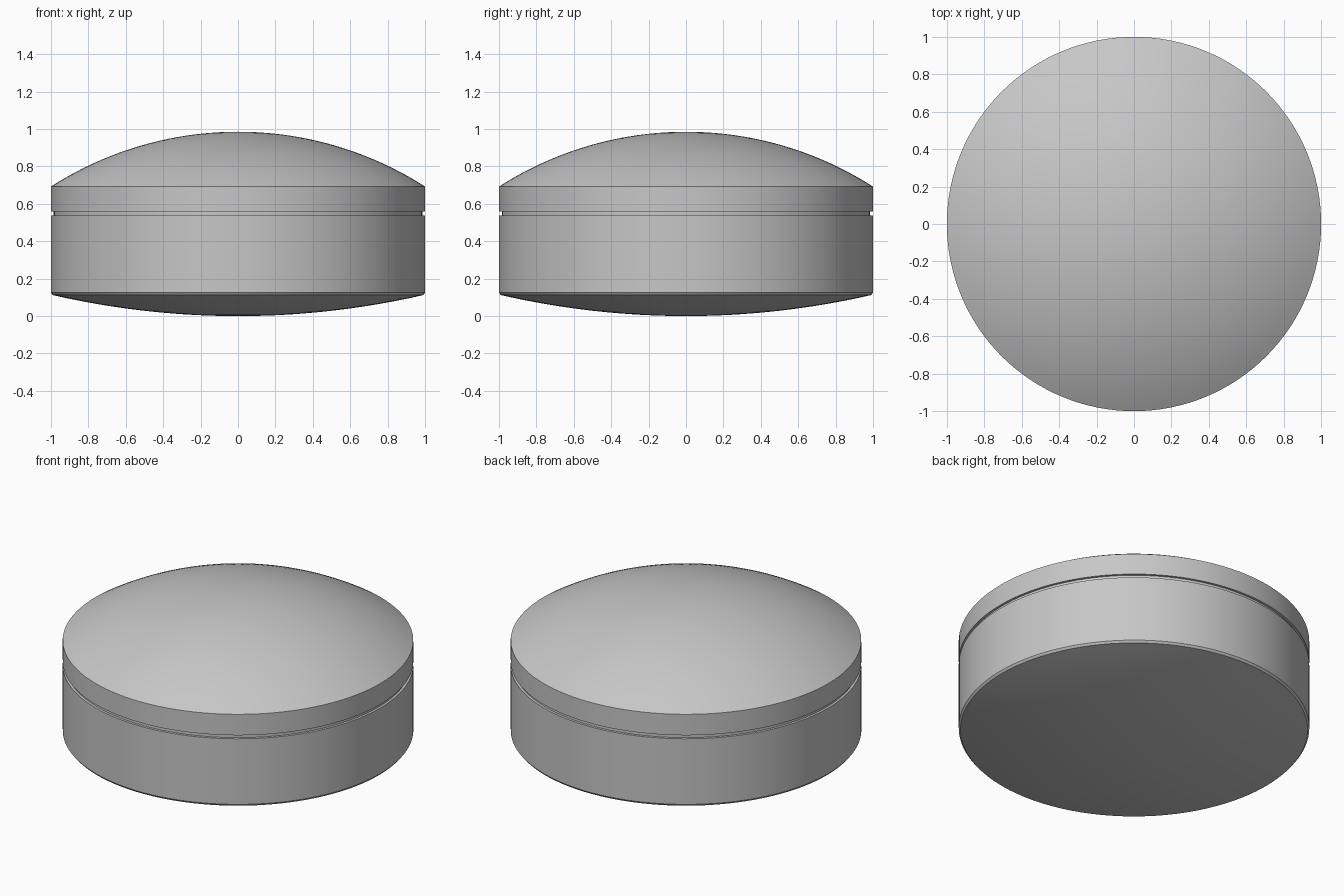
import bpy, bmesh, math

SEGMENTS = 128

cube = bpy.data.objects.get("Cube")
if cube:
    bpy.data.objects.remove(cube, do_unlink=True)

# Single plain grey
grey = bpy.data.materials.new("plain_grey")
grey.use_nodes = True
colour = (0.57, 0.57, 0.57, 1)
grey.diffuse_color = colour
grey.node_tree.nodes["Principled BSDF"].inputs["Base Color"].default_value = colour


def cap_arc(radius, z_rim, z_pole, steps=20):
    """Spherical cap profile from the rim to the pole."""
    height = z_pole - z_rim
    ball = (radius ** 2 + height ** 2) / (2 * abs(height))
    sign = math.copysign(1, height)
    sweep = math.asin(radius / ball)
    points = []
    for i in range(steps + 1):
        a = sweep * (1 - i / steps)
        points.append((ball * math.sin(a), z_pole - sign * ball * (1 - math.cos(a))))
    points[-1] = (0, z_pole)
    return points


def lathe(name, profile):
    """Spin an (r, z) profile around the z axis."""
    bm = bmesh.new()
    verts = [bm.verts.new((r, 0, z)) for r, z in profile]
    edges = [bm.edges.new(pair) for pair in zip(verts, verts[1:])]
    bmesh.ops.spin(bm, geom=verts + edges, axis=(0, 0, 1), cent=(0, 0, 0),
                   angle=math.tau, steps=SEGMENTS, use_merge=False)
    bmesh.ops.remove_doubles(bm, verts=bm.verts, dist=0.0005)
    bmesh.ops.recalc_face_normals(bm, faces=bm.faces)
    mesh = bpy.data.meshes.new(name)
    bm.to_mesh(mesh)
    bm.free()
    mesh.materials.append(grey)
    obj = bpy.data.objects.new(name, mesh)
    bpy.context.collection.objects.link(obj)
    bpy.ops.object.select_all(action="DESELECT")
    obj.select_set(True)
    bpy.context.view_layer.objects.active = obj
    bpy.ops.object.shade_smooth_by_angle(angle=math.radians(12))
    return obj


# Domed lid with a straight rim
lathe("domed_lid", [(0, 0.56), (0.985, 0.56), (1, 0.56)] + cap_arc(1, 0.692, 0.985))

# Recessed neck that leaves a narrow groove under the lid
lathe("groove_neck", [(0.985, 0.538), (0.985, 0.56)])

# Drum body with a small chamfer and a shallow rounded underside
lathe("drum_body", [(0, 0.538), (0.985, 0.538), (1, 0.538), (1, 0.125)]
      + cap_arc(0.99, 0.112, 0))
